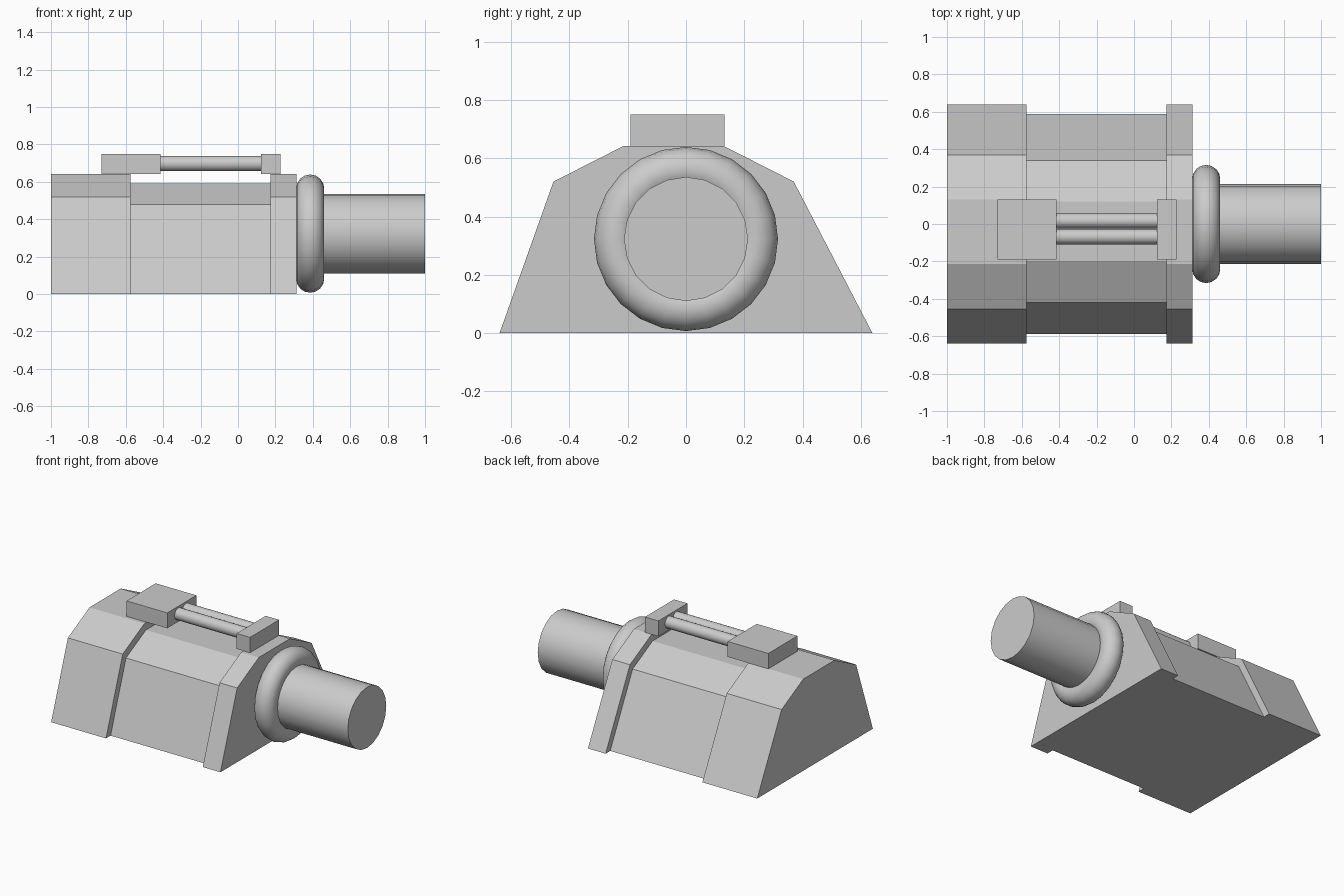
import bpy, bmesh, math

if "Cube" in bpy.data.objects:
    bpy.data.objects.remove(bpy.data.objects["Cube"])

# Cross-section of the housing in (y, z)
PROFILE = [(-0.64, 0), (0.64, 0), (0.37, 0.52), (0.13, 0.642), (-0.215, 0.642), (-0.455, 0.52)]
AXIS_Z = 0.323


def prism(name, x0, x1, scale=1.0):
    bm = bmesh.new()
    face = bm.faces.new([bm.verts.new((x0, y * scale, z * scale)) for y, z in PROFILE])
    ext = bmesh.ops.extrude_face_region(bm, geom=[face])
    verts = [g for g in ext["geom"] if isinstance(g, bmesh.types.BMVert)]
    bmesh.ops.translate(bm, vec=(x1 - x0, 0, 0), verts=verts)
    bmesh.ops.recalc_face_normals(bm, faces=bm.faces)
    mesh = bpy.data.meshes.new(name)
    bm.to_mesh(mesh)
    bm.free()
    bpy.context.collection.objects.link(bpy.data.objects.new(name, mesh))


def box(name, lo, hi):
    bpy.ops.mesh.primitive_cube_add(size=1, location=[(a + b) / 2 for a, b in zip(lo, hi)])
    ob = bpy.context.object
    ob.name = name
    ob.scale = [b - a for a, b in zip(lo, hi)]
    bpy.ops.object.transform_apply(location=False, rotation=False, scale=True)


def rod(name, x0, x1, y, z, r, sides):
    bpy.ops.mesh.primitive_cylinder_add(vertices=sides, radius=r, depth=x1 - x0,
                                        location=((x0 + x1) / 2, y, z),
                                        rotation=(0, math.pi / 2, 0))
    bpy.context.object.name = name
    bpy.ops.object.shade_smooth_by_angle(angle=math.radians(40))


# Housing: wide ends with a narrower middle
prism("rear_housing", -1.0, -0.575)
prism("middle_housing", -0.575, 0.175, 0.92)
prism("front_housing", 0.175, 0.312)

# Collar ring and barrel
bpy.ops.mesh.primitive_torus_add(major_segments=24, minor_segments=16, major_radius=0.241,
                                 minor_radius=0.075, location=(0.386, 0, AXIS_Z),
                                 rotation=(0, math.pi / 2, 0))
bpy.context.object.name = "collar_ring"
bpy.ops.object.shade_smooth()
rod("barrel", 0.312, 1.0, 0, AXIS_Z, 0.213, 20)

# Top blocks joined by two rods
box("rear_block", (-0.73, -0.19, 0.642), (-0.415, 0.132, 0.75))
box("front_block", (0.122, -0.19, 0.642), (0.226, 0.132, 0.75))
for i, y in enumerate((0.017, -0.068)):
    rod(f"top_rod_{i + 1}", -0.415, 0.122, y, 0.698, 0.041, 20)
